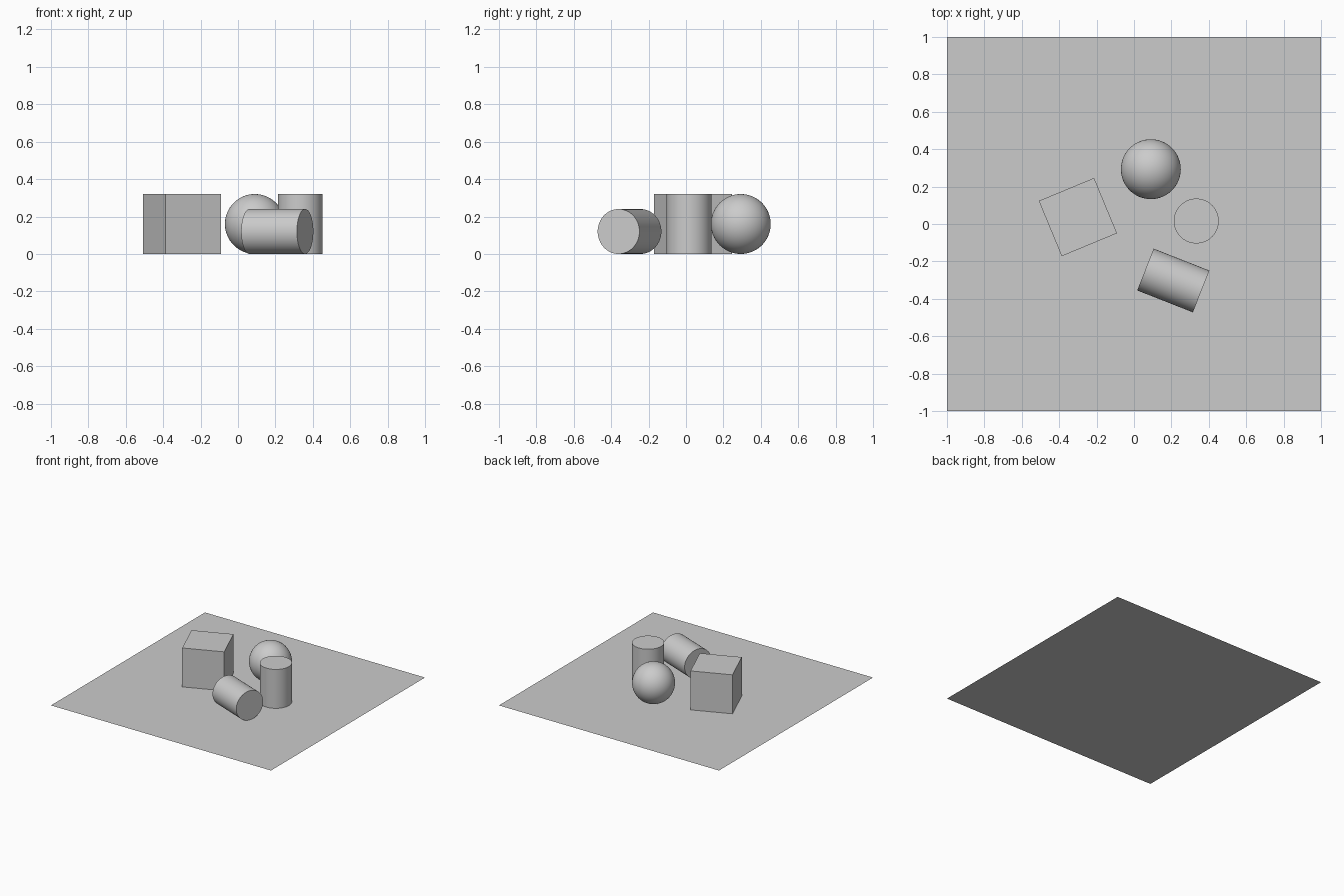
import bpy
from math import radians

if "Cube" in bpy.data.objects:
    bpy.data.objects.remove(bpy.data.objects["Cube"], do_unlink=True)

GREY = (0.6, 0.6, 0.6, 1)
grey = bpy.data.materials.new("light_grey")
grey.use_nodes = True
grey.diffuse_color = GREY
grey.node_tree.nodes["Principled BSDF"].inputs["Base Color"].default_value = GREY


def finish(name, smooth=False):
    """Name the newest object, colour it and smooth its curved faces."""
    obj = bpy.context.object
    obj.name = name
    obj.data.materials.append(grey)
    if smooth:
        bpy.ops.object.shade_smooth_by_angle(angle=radians(30))
    return obj


SIZE = 0.32      # height of the cube, ball and pillar
RADIUS = 0.12    # radius of both cylinders

# Flat ground sheet
bpy.ops.mesh.primitive_plane_add(size=2)
finish("ground_sheet")

# Turned cube
bpy.ops.mesh.primitive_cube_add(size=SIZE, location=(-0.3, 0.037, SIZE / 2),
                                rotation=(0, 0, radians(22.5)))
finish("block")

# Ball
bpy.ops.mesh.primitive_uv_sphere_add(segments=64, ring_count=32, radius=SIZE / 2,
                                     location=(0.09, 0.293, SIZE / 2))
finish("ball", smooth=True)

# Standing cylinder
bpy.ops.mesh.primitive_cylinder_add(vertices=64, radius=RADIUS, depth=SIZE,
                                    location=(0.333, 0.016, SIZE / 2))
finish("standing_cylinder", smooth=True)

# Cylinder lying on its side
bpy.ops.mesh.primitive_cylinder_add(vertices=64, radius=RADIUS, depth=SIZE,
                                    location=(0.21, -0.302, RADIUS),
                                    rotation=(0, radians(90), radians(-21.5)))
finish("lying_cylinder", smooth=True)
